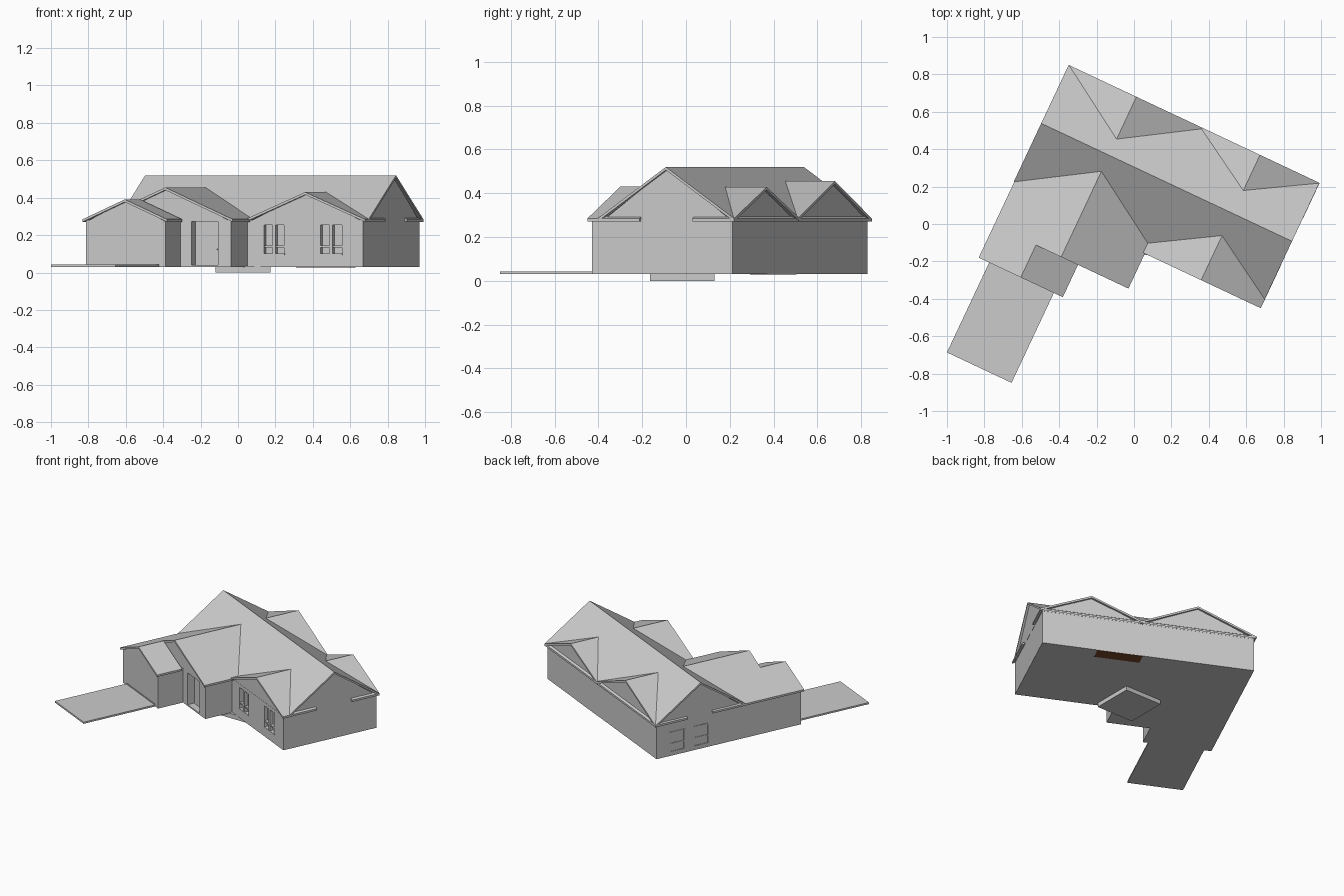
import bpy, bmesh, math
from mathutils import Matrix

if "Cube" in bpy.data.objects:
    bpy.data.objects.remove(bpy.data.objects["Cube"])

# The house is laid out square (u along the main ridge, v across), then turned
TURN = Matrix.Rotation(math.atan2(-0.4255, 0.905), 4, 'Z')


def material(name, rgb):
    m = bpy.data.materials.new(name)
    m.diffuse_color = (*rgb, 1)
    m.use_nodes = True
    m.node_tree.nodes["Principled BSDF"].inputs["Base Color"].default_value = m.diffuse_color
    return m


GREY = material("plain_grey", (0.6, 0.6, 0.6))
BROWN = material("dark_brown", (0.195, 0.065, 0.024))


def finish(name, bm, mat=GREY, turned=True):
    bmesh.ops.recalc_face_normals(bm, faces=bm.faces)
    me = bpy.data.meshes.new(name)
    bm.to_mesh(me)
    bm.free()
    me.materials.append(mat)
    ob = bpy.data.objects.new(name, me)
    bpy.context.collection.objects.link(ob)
    if turned:
        ob.matrix_world = TURN
    return ob


def add_prism(bm, points, offset):
    """Extrude a closed 3D outline by an offset vector."""
    face = bm.faces.new([bm.verts.new(p) for p in points])
    ext = bmesh.ops.extrude_face_region(bm, geom=[face], use_keep_orig=True)
    verts = [g for g in ext["geom"] if isinstance(g, bmesh.types.BMVert)]
    bmesh.ops.translate(bm, verts=verts, vec=offset)


def add_box(bm, u0, u1, v0, v1, z0, z1):
    add_prism(bm, [(u0, v0, z0), (u1, v0, z0), (u1, v1, z0), (u0, v1, z0)], (0, 0, z1 - z0))


def box(name, dims, mat=GREY, turned=True):
    bm = bmesh.new()
    add_box(bm, *dims)
    return finish(name, bm, mat, turned)


# Walls: one stepped footprint
WALL_B, WALL_T = 0.03, 0.28
footprint = [(-.663, .605), (-.663, -.5), (-.193, -.5), (-.193, -.31),
             (.105, -.31), (.105, -.105), (.788, -.105), (.788, .605)]
bm = bmesh.new()
add_prism(bm, [(u, v, WALL_B) for u, v in footprint], (0, 0, WALL_T - WALL_B))
walls = finish("walls", bm)

# Openings cut into the walls: two front windows and the entrance
front_windows = [(.204, .322), (.536, .663)]
bm = bmesh.new()
for u0, u1 in front_windows:
    add_box(bm, u0, u1, -.15, -.08, .10, .253)
add_box(bm, -.13, .027, -.36, -.255, .04, .274)
cutter = finish("opening_cutter", bm)
cutter.hide_render = True
mod = walls.modifiers.new("openings", 'BOOLEAN')
mod.operation, mod.object, mod.solver = 'DIFFERENCE', cutter, 'EXACT'
bpy.context.view_layer.objects.active = walls
bpy.ops.object.modifier_apply(modifier=mod.name)
bpy.data.objects.remove(cutter)

# Front window frames
for i, (u0, u1) in enumerate(front_windows):
    mid = (u0 + u1) / 2
    bm = bmesh.new()
    add_box(bm, mid - .009, mid + .009, -.106, -.079, .10, .253)
    add_box(bm, u0, u1, -.102, -.079, .135, .145)
    add_box(bm, u0 - .004, u1 + .004, -.109, -.1, .094, .101)
    finish(f"front_window_frame_{i + 1}", bm)

# Side window frames on the left wall
for i, (v0, v1) in enumerate([(.39, .507), (.207, .327)]):
    z0, z1, w, zm = .055, .205, .008, .115
    bm = bmesh.new()
    for a, b, c, d in [(v0, v1, z0, z0 + w), (v0, v1, z1 - w, z1), (v0, v1, zm, zm + w),
                       (v0, v0 + w, z0, z1), (v1 - w, v1, z0, z1)]:
        add_box(bm, -.667, -.66, a, b, c, d)
    finish(f"side_window_frame_{i + 1}", bm)

# Entrance door and knob
box("front_door", (-.122, .02, -.262, -.25, .041, .268))
bm = bmesh.new()
bmesh.ops.create_uvsphere(bm, u_segments=8, v_segments=6, radius=.005,
                          matrix=Matrix.Translation((.005, -.267, .125)))
finish("door_knob", bm)

# Roofs: a chevron slab with a gable wall set back under it
EAVE, THICK, LAP = .285, .014, .015


def gable_roof(name, axis, centre, half, peak, start, end, laps):
    def at(c, along, z):
        return (along, centre + c, z) if axis == 'u' else (centre + c, along, z)

    def run(length):
        return (length, 0, 0) if axis == 'u' else (0, length, 0)

    bm = bmesh.new()
    slab = [(-half, EAVE), (0, peak), (half, EAVE),
            (half, EAVE - THICK), (0, peak - THICK), (-half, EAVE - THICK)]
    add_prism(bm, [at(c, start, z) for c, z in slab], run(end - start))
    finish(name, bm)
    s, e = start + LAP * laps[0], end - LAP * laps[1]
    bm = bmesh.new()
    tri = [(-half + LAP, .272), (half - LAP, .272), (0, peak - THICK / 2)]
    add_prism(bm, [at(c, s, z) for c, z in tri], run(e - s))
    finish(name + "_gable_wall", bm)


MID_V, LEFT, RIGHT, SPLIT = .276, (-.2775, .3975), (.4525, .3525), None
gable_roof("main_roof", 'u', MID_V, .344, .52, -.678, .804, (1, 1))
gable_roof("entrance_roof", 'v', *LEFT, .455, -.325, .180, (1, 0))
gable_roof("front_right_roof", 'v', *RIGHT, .43, -.119, .143, (1, 0))
gable_roof("back_left_roof", 'v', *LEFT, .455, .372, .621, (0, 1))
gable_roof("back_right_roof", 'v', *RIGHT, .428, .411, .621, (0, 1))
gable_roof("garage_roof", 'v', -.4265, .2485, .391, -.516, -.325, (1, 0))

# Driveway, porch block and brown underside panel
box("driveway", (-.613, -.231, -1.047, -.49, .03, .042))
box("garage_sill", (-.613, -.231, -.504, -.49, .03, .048))
box("porch_block", (-.12, .175, -.165, .13, 0, .034), turned=False)
box("underside_panel", (.10, .41, .515, .604, .028, .033), BROWN)
